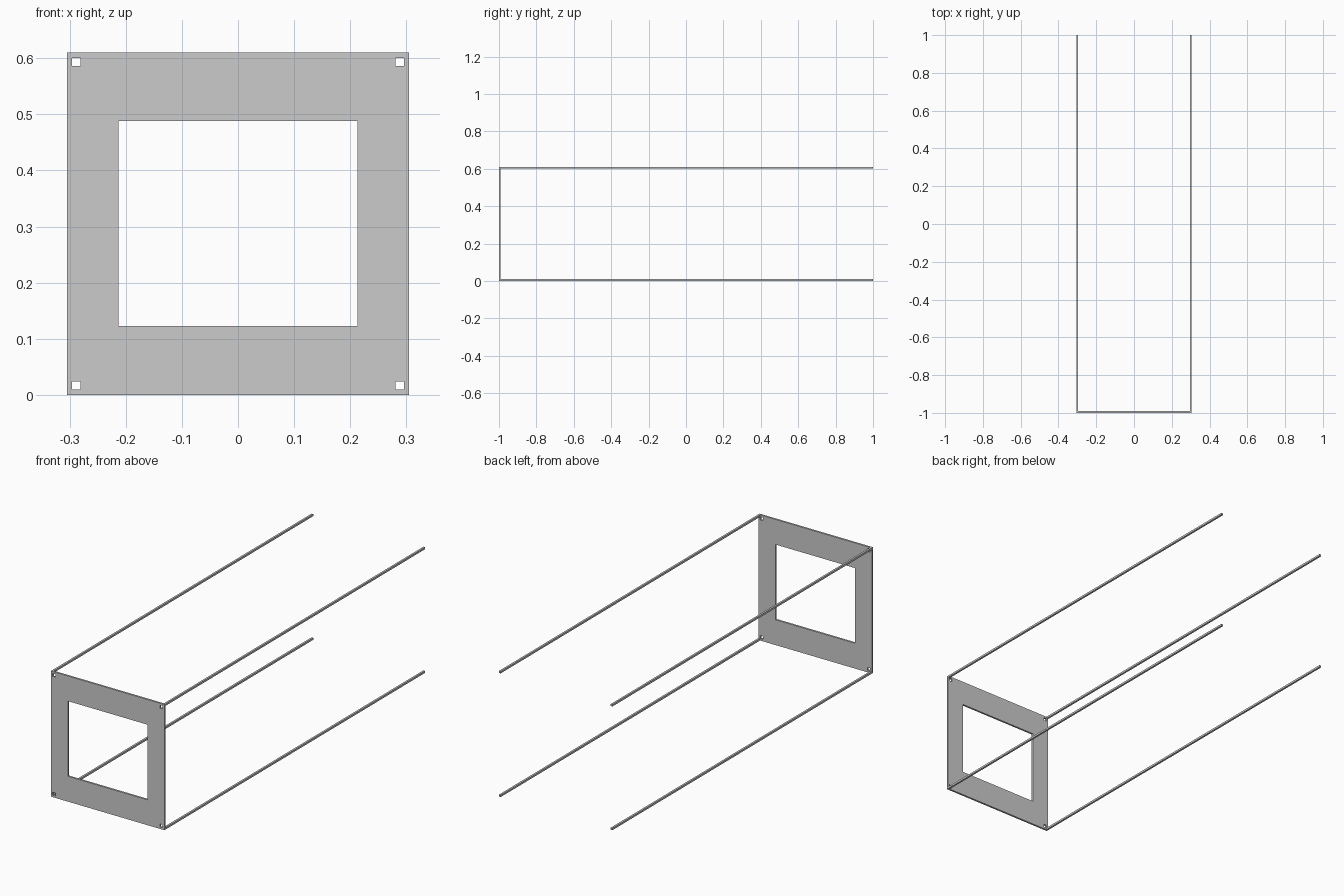
import bpy, bmesh

if "Cube" in bpy.data.objects:
    bpy.data.objects.remove(bpy.data.objects["Cube"])

W = 0.305      # half width of the frame
H = 0.61       # height
T = 0.0095     # sheet and rail thickness
HOLE = 0.0145  # corner hole size


def finish(name, bm):
    bmesh.ops.recalc_face_normals(bm, faces=bm.faces)
    me = bpy.data.meshes.new(name)
    bm.to_mesh(me)
    bm.free()
    ob = bpy.data.objects.new(name, me)
    bpy.context.collection.objects.link(ob)
    return ob


# front plate: grid of cells, leaving out the window and four corner holes
def lines(lo, hi, a, b):
    return [lo, lo + T, lo + T + HOLE, a, b, hi - T - HOLE, hi - T, hi]


xs = lines(-W, W, -0.213, 0.213)
zs = lines(0, H, 0.123, 0.488)
open_cells = {(3, 3), (1, 1), (1, 5), (5, 1), (5, 5)}
bm = bmesh.new()
grid = [[bm.verts.new((x, -1, z)) for z in zs] for x in xs]
for i in range(len(xs) - 1):
    for j in range(len(zs) - 1):
        if (i, j) not in open_cells:
            bm.faces.new((grid[i][j], grid[i + 1][j],
                          grid[i + 1][j + 1], grid[i][j + 1]))
ext = bmesh.ops.extrude_face_region(bm, geom=bm.faces[:], use_keep_orig=True)
bmesh.ops.translate(bm, vec=(0, T, 0),
                    verts=[v for v in ext["geom"] if isinstance(v, bmesh.types.BMVert)])
finish("front_plate", bm)


# long rails running back from each corner of the plate
def rail(name, x, z):
    bm = bmesh.new()
    bmesh.ops.create_cube(bm, size=1)
    bmesh.ops.scale(bm, vec=(T, 2 - T, T), verts=bm.verts)
    ob = finish(name, bm)
    ob.location = (x, T / 2, z)


for side, sx in (("left", -1), ("right", 1)):
    for level, z in (("lower", T / 2), ("upper", H - T / 2)):
        rail(f"{level}_{side}_rail", sx * (W - T / 2), z)
